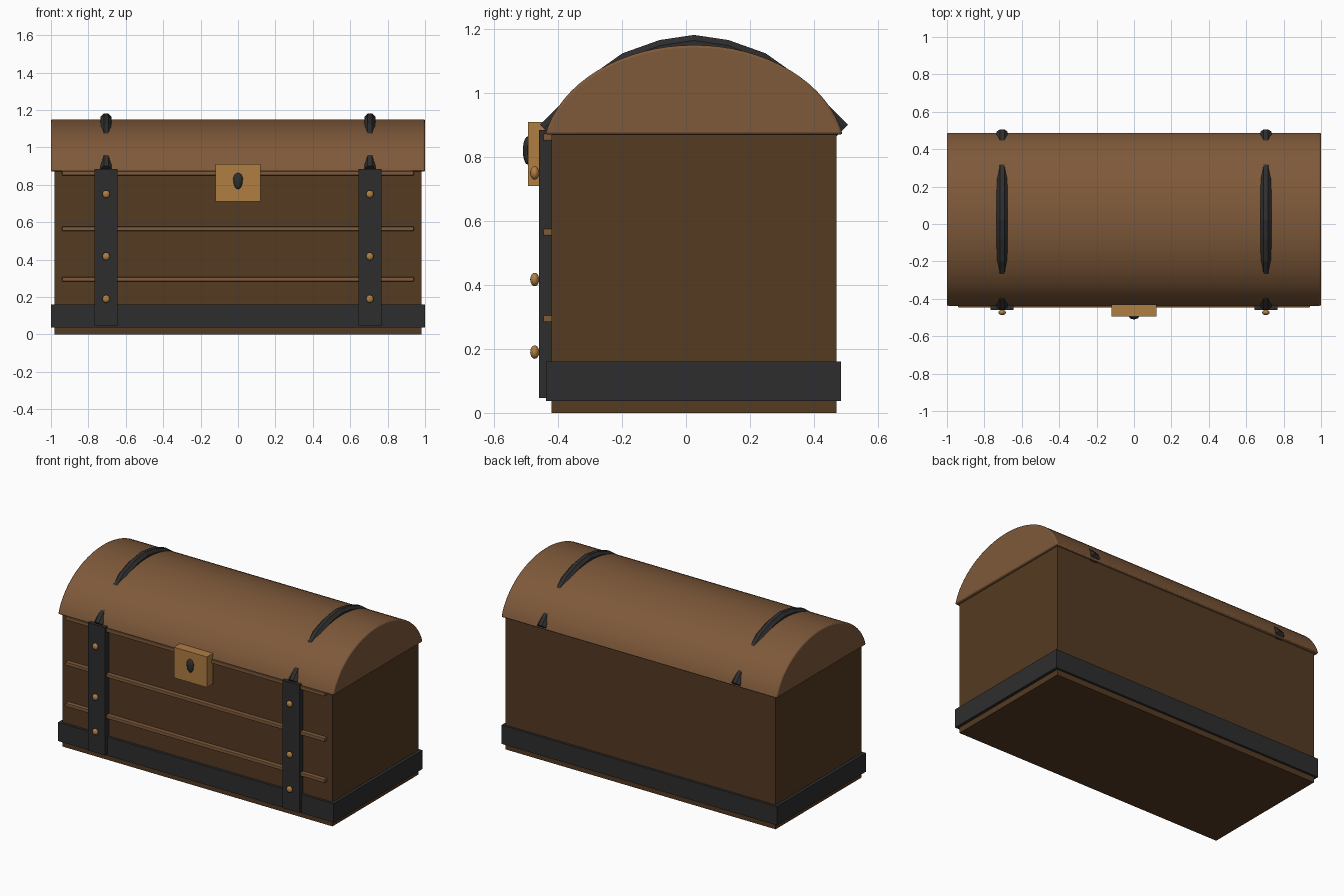
import bpy, bmesh, math
from mathutils import Vector

if "Cube" in bpy.data.objects:
    bpy.data.objects.remove(bpy.data.objects["Cube"], do_unlink=True)

MID_Y = 0.025   # centre of the chest from front to back


def material(name, colour):
    m = bpy.data.materials.new(name)
    m.use_nodes = True
    m.diffuse_color = (*colour, 1)
    m.node_tree.nodes["Principled BSDF"].inputs["Base Color"].default_value = (*colour, 1)
    return m


dark_wood = material("dark wood", (0.089, 0.043, 0.016))
light_wood = material("light wood", (0.209, 0.100, 0.042))
iron = material("dark iron", (0.027, 0.027, 0.028))
brass = material("brass", (0.434, 0.209, 0.056))


def finish(bm, name, mat, smooth=False, bevel=0):
    bmesh.ops.recalc_face_normals(bm, faces=bm.faces)
    mesh = bpy.data.meshes.new(name)
    bm.to_mesh(mesh)
    bm.free()
    ob = bpy.data.objects.new(name, mesh)
    bpy.context.collection.objects.link(ob)
    mesh.materials.append(mat)
    if bevel:
        mod = ob.modifiers.new("soft edges", "BEVEL")
        mod.width, mod.segments = bevel, 2
        mod.limit_method, mod.angle_limit = "ANGLE", math.radians(40)
    if smooth:
        bpy.ops.object.select_all(action="DESELECT")
        ob.select_set(True)
        bpy.context.view_layer.objects.active = ob
        bpy.ops.object.shade_smooth_by_angle(angle=math.radians(35))
    return ob


def box(name, mat, xs, ys, zs, bevel=0):
    bm = bmesh.new()
    bmesh.ops.create_cube(bm, size=1)
    for v in bm.verts:
        v.co = [(lo + hi) / 2 + c * (hi - lo) for c, (lo, hi) in zip(v.co, (xs, ys, zs))]
    return finish(bm, name, mat, bevel=bevel)


def ellipsoid(name, mat, centre, radii):
    bm = bmesh.new()
    bmesh.ops.create_uvsphere(bm, u_segments=16, v_segments=10, radius=1)
    for v in bm.verts:
        v.co = [c + r * p for c, r, p in zip(centre, radii, v.co)]
    return finish(bm, name, mat, smooth=True)


def loft(bm, rings):
    # Joins closed rings of points and caps both ends
    loops = [[bm.verts.new(p) for p in ring] for ring in rings]
    for a, b in zip(loops, loops[1:]):
        for i in range(len(a)):
            j = (i + 1) % len(a)
            bm.faces.new((a[i], a[j], b[j], b[i]))
    bm.faces.new(loops[0])
    bm.faces.new(loops[-1])


# Chest body and base band
box("body", dark_wood, (-0.98, 0.98), (-0.42, 0.47), (0, 0.875))
box("base_band", iron, (-1, 1), (-0.437, 0.485), (0.037, 0.16))

# Domed lid
start = math.asin(0.2)
arc = []
for i in range(33):
    a = start + (math.pi - 2 * start) * i / 32
    arc.append((MID_Y + 0.4746 * math.cos(a), 0.8 + 0.35 * math.sin(a)))
bm = bmesh.new()
loft(bm, [[(x, y, z) for y, z in arc] for x in (-1, 1)])
finish(bm, "lid", light_wood, smooth=True, bevel=0.008)

# Horizontal trim strips on the front
for i, z in enumerate((0.295, 0.565, 0.862)):
    box(f"front_trim_{i + 1}", light_wood, (-0.94, 0.94), (-0.447, -0.415),
        (z - 0.011, z + 0.011), bevel=0.003)

# Hoops over the lid, front straps and rivets
half = [(0.1, 1.137), (0.21, 1.098), (0.32, 1.02), (0.46, 0.88)]
path = [Vector((0, MID_Y - o, z)) for o, z in reversed(half)]
path += [Vector((0, MID_Y, 1.152))]
path += [Vector((0, MID_Y + o, z)) for o, z in half]

for side, x in (("right", -0.705), ("left", 0.705)):
    rings = []
    for i, p in enumerate(path):
        along = (path[min(i + 1, len(path) - 1)] - path[max(i - 1, 0)]).normalized()
        across = Vector((1, 0, 0))
        out = across.cross(along)
        ring = []
        for k in range(8):
            a = math.tau * (k + 0.5) / 8
            ring.append(p + Vector((x, 0, 0)) + 0.032 * (across * math.cos(a) + out * math.sin(a)))
        rings.append(ring)
    bm = bmesh.new()
    loft(bm, rings)
    finish(bm, f"{side}_lid_hoop", iron)

    box(f"{side}_front_strap", iron, (x - 0.062, x + 0.062), (-0.459, -0.418), (0.046, 0.885))
    for i, z in enumerate((0.19, 0.417, 0.75)):
        ellipsoid(f"{side}_rivet_{i + 1}", brass, (x, -0.473, z), (0.02, 0.014, 0.021))

# Lock plate and keyhole
box("lock_plate", brass, (-0.12, 0.12), (-0.494, -0.43), (0.71, 0.91))
keyhole = ellipsoid("keyhole", iron, (0, -0.495, 0.82), (0.028, 0.015, 0.044))
for v in keyhole.data.vertices:
    if v.co.z < 0.82:
        v.co.x *= 0.85
